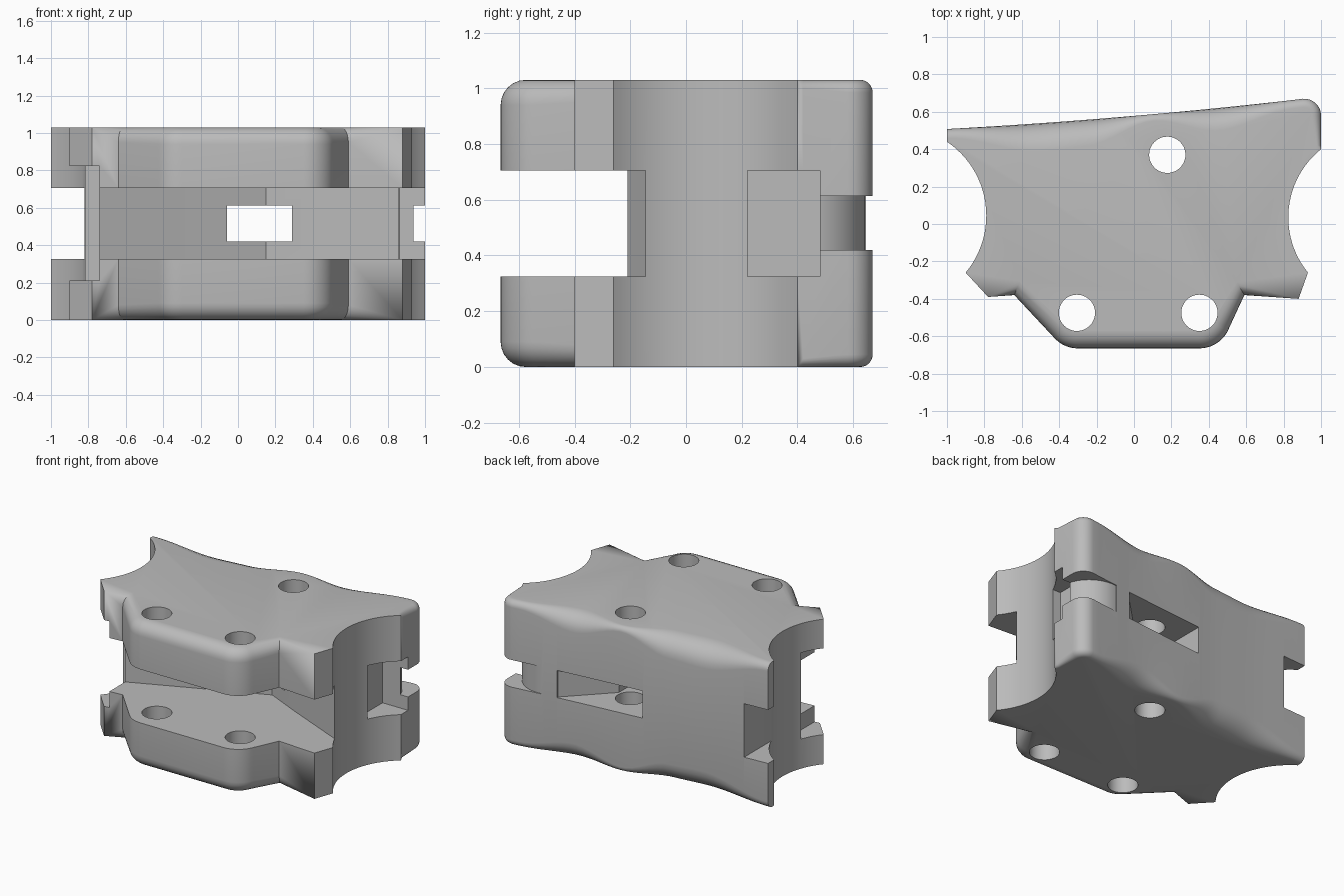
import bpy, bmesh, math
from mathutils import Vector

TOP = 1.03
SLOT = (0.325, 0.705)
GROOVE = (0.42, 0.613)

cube = bpy.data.objects.get("Cube")
if cube:
    bpy.data.objects.remove(cube)

grey = bpy.data.materials.new("plain_grey")
grey.use_nodes = True
grey.diffuse_color = (0.5, 0.5, 0.5, 1)
grey.node_tree.nodes["Principled BSDF"].inputs["Base Color"].default_value = (0.5, 0.5, 0.5, 1)


def loft(name, rings):
    """Closed solid through matching rings of points."""
    bm = bmesh.new()
    rows = [[bm.verts.new(p) for p in ring] for ring in rings]
    n = len(rows[0])
    for low, high in zip(rows, rows[1:]):
        for i in range(n):
            j = (i + 1) % n
            bm.faces.new((low[i], low[j], high[j], high[i]))
    bm.faces.new(rows[0][::-1])
    bm.faces.new(rows[-1])
    bmesh.ops.remove_doubles(bm, verts=bm.verts, dist=1e-4)
    bmesh.ops.recalc_face_normals(bm, faces=bm.faces)
    mesh = bpy.data.meshes.new(name)
    bm.to_mesh(mesh)
    bm.free()
    mesh.materials.append(grey)
    obj = bpy.data.objects.new(name, mesh)
    bpy.context.scene.collection.objects.link(obj)
    return obj


def prism(name, points, z0, z1):
    return loft(name, [[(x, y, z) for x, y in points] for z in (z0, z1)])


def box(x0, x1, y0, y1):
    return [(x0, y0), (x1, y0), (x1, y1), (x0, y1)]


def arc(cx, cy, r, start, end, steps):
    angles = [math.radians(start + (end - start) * i / steps) for i in range(steps + 1)]
    return [(cx + r * math.cos(a), cy + r * math.sin(a)) for a in angles]


def scallop(a, b, c, steps=24):
    """Arc from a to c through b."""
    a, b, c = Vector(a), Vector(b), Vector(c)
    u, v = b - a, c - a
    d = 2 * (u.x * v.y - u.y * v.x)
    m = a + Vector((v.y * u.dot(u) - u.y * v.dot(v), u.x * v.dot(v) - v.x * u.dot(u))) / d
    start = math.atan2(a.y - m.y, a.x - m.x)
    end = math.atan2(c.y - m.y, c.x - m.x)
    sweep = (end - start + math.pi) % math.tau - math.pi
    return arc(m.x, m.y, (a - m).length, math.degrees(start), math.degrees(start + sweep), steps)


def smooth_table(table, x):
    """Eased interpolation of a short table."""
    for (x0, v0), (x1, v1) in zip(table, table[1:]):
        if x <= x1:
            t = max(0, (x - x0) / (x1 - x0))
            return v0 + (v1 - v0) * t * t * (3 - 2 * t)
    return table[-1][1]


# Plan outline, anticlockwise; each point carries its edge rounding
outline = []


def add(points, rounding):
    outline.extend((x, y, rounding) for x, y in points)


add([(-0.78, -0.39)], 0)
add([(-0.64, -0.38)], 0.08)
add(arc(-0.30, -0.495, 0.17, 222, 270, 8), 0.09)
add(arc(0.35, -0.495, 0.17, 270, 340, 10), 0.09)
add([(0.59, -0.38)], 0.08)
add([(0.88, -0.40)], 0)
add(scallop((0.93, -0.26), (0.825, 0.03), (1.0, 0.40)), 0)
add([(1.0, 0.42)], 0.03)
add(arc(0.91, 0.58, 0.09, 0, 95, 8), 0.045)
wave = [(-1, 0.05), (-0.5, 0.15), (-0.25, 0.14), (0.1, 0.035), (0.45, 0.12), (0.85, 0.045)]
for i in range(41):
    x = 0.85 - 1.85 * i / 40
    t = (x + 1) / 1.85
    outline.append((x, 0.508 + 0.10 * t + 0.055 * t * t, smooth_table(wave, x)))
add(scallop((-1.0, 0.44), (-0.79, 0.03), (-0.9, -0.26)), 0)

# Body with rounded top and bottom rims
inward = []
for i, (x, y, r) in enumerate(outline):
    p = Vector((x, y))
    before = (p - Vector(outline[i - 1][:2])).normalized()
    after = (Vector(outline[(i + 1) % len(outline)][:2]) - p).normalized()
    t = (before + after).normalized()
    inward.append(Vector((-t.y, t.x)) if y < 0.5 or x > 0.85 else Vector((0, -1)))

rings = []
STEPS = 6
for k in range(STEPS + 1):
    a = math.pi / 2 * k / STEPS
    ring = []
    for (x, y, r), n in zip(outline, inward):
        shift = r * (1 - math.cos(a))
        ring.append((x + n.x * shift, y + n.y * shift, TOP - r * (1 - math.sin(a))))
    rings.append(ring)
bottom = [[(x, y, TOP - z) for x, y, z in ring] for ring in reversed(rings)]
body = loft("joint_block", bottom + rings)

# Cutters: front slot, side notches, strap channel, window, screw holes
cutters = [
    prism("front_slot_cutter", [(-1.3, -0.9), (1.3, -0.9), (1.3, -0.33), (0.86, -0.145),
                                (0.41, 0.05), (0.15, 0.17), (-0.11, 0.06), (-0.74, -0.21),
                                (-1.3, -0.21)], *SLOT),
    prism("right_side_cutter", box(-1.3, -0.82, -0.8, 0.8), *SLOT),
    prism("right_lobe_cutter", box(-1.3, -0.74, -0.6, -0.12), 0.21, 0.823),
    prism("left_side_cutter", box(0.80, 1.3, 0.22, 0.48), *SLOT),
    prism("strap_channel_cutter", arc(0.72, 0.412, 0.23, 0, 98, 16)
          + [(0.69, 0.85), (1.3, 0.85), (1.3, 0.412)], *GROOVE),
    prism("window_cutter", [(-0.06, -0.02), (0.29, -0.02), (0.29, 0.34), (0.57, 0.62),
                            (0.57, 0.9), (-0.06, 0.9)], *GROOVE),
]
for x, y in [(-0.305, -0.475), (0.35, -0.475), (0.178, 0.37)]:
    cutters.append(prism("screw_hole_cutter", arc(x, y, 0.097, 0, 352.5, 47), -0.2, 1.3))

bpy.ops.object.select_all(action="DESELECT")
bpy.context.view_layer.objects.active = body
body.select_set(True)
for cutter in cutters:
    cutter.hide_render = True
    cut = body.modifiers.new("cut", "BOOLEAN")
    cut.operation = "DIFFERENCE"
    cut.solver = "EXACT"
    cut.object = cutter
    bpy.ops.object.modifier_apply(modifier=cut.name)
    bpy.data.objects.remove(cutter)

bpy.ops.object.shade_smooth_by_angle(angle=math.radians(30))
